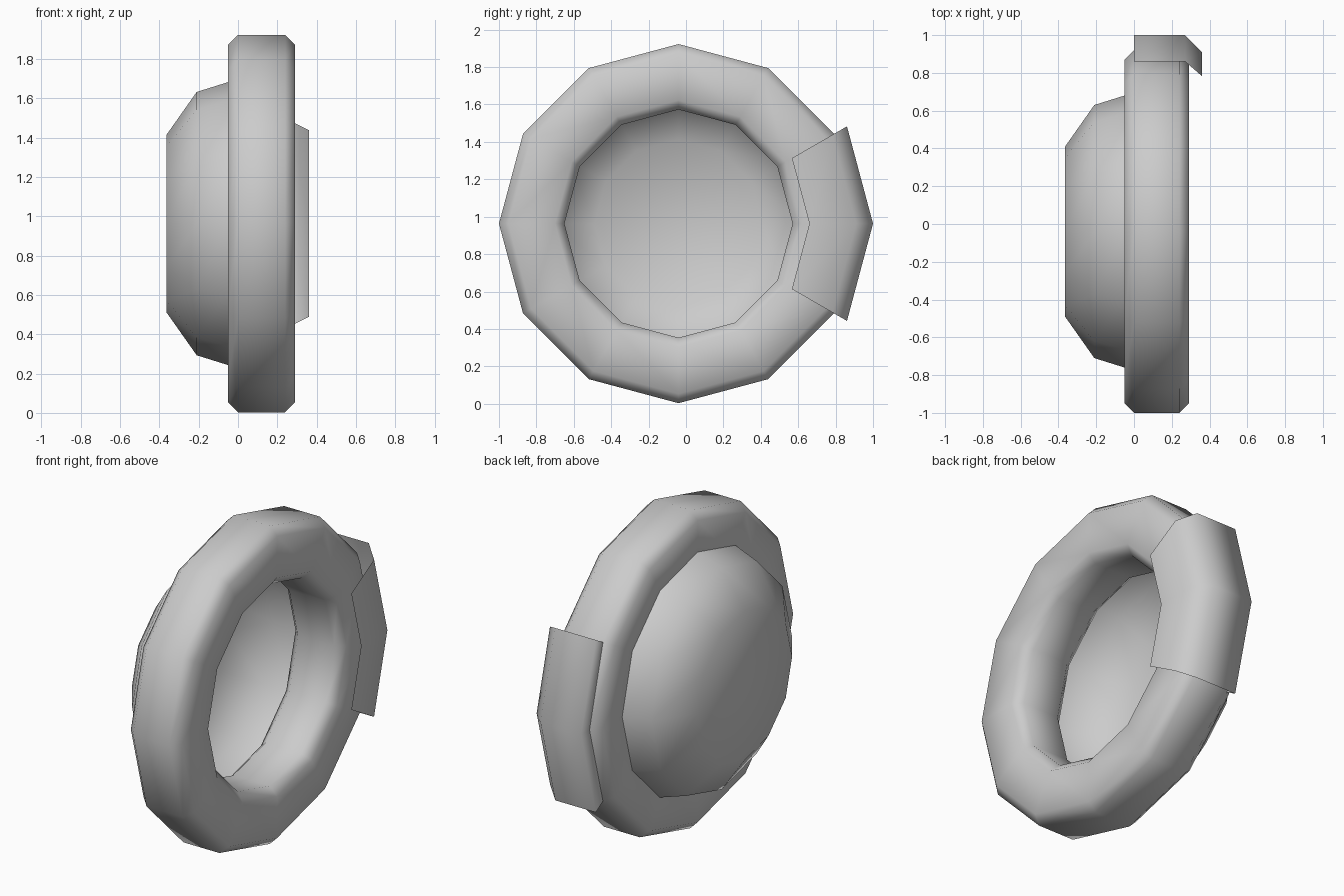
import bpy
import math

if "Cube" in bpy.data.objects:
    bpy.data.objects.remove(bpy.data.objects["Cube"])

SIDES = 12
CY, CZ = -0.04, 0.963   # the ring axis runs along x through this point


def lathe(name, profile, first=0, steps=SIDES, closed=False, cap=False):
    """Sweep an (x, radius) profile around the x axis in 30 degree steps."""
    full = steps == SIDES
    cols = steps if full else steps + 1
    verts, faces = [], []
    for x, r in profile:
        for j in range(cols):
            a = 2 * math.pi * (first + j) / SIDES
            verts.append((x, CY + r * math.cos(a), CZ + r * math.sin(a)))
    n = len(profile)
    for i in range(n if closed else n - 1):
        k = (i + 1) % n
        for j in range(steps):
            m = (j + 1) % cols
            faces.append((i * cols + j, k * cols + j, k * cols + m, i * cols + m))
    if cap:
        faces.append([(n - 1) * cols + j for j in reversed(range(cols))])
    mesh = bpy.data.meshes.new(name)
    mesh.from_pydata(verts, [], faces)
    for p in mesh.polygons:
        p.use_smooth = True
    obj = bpy.data.objects.new(name, mesh)
    bpy.context.collection.objects.link(obj)
    return obj


# Chamfered ring
lathe("ring", [(0.29, 0.66), (0.29, 0.91), (0.24, 0.96), (0.0, 0.96),
               (-0.05, 0.91), (-0.05, 0.66), (0.0, 0.61), (0.24, 0.61)], closed=True)

# Thin bowl behind the ring
lathe("bowl", [(-0.03, 0.725), (-0.05, 0.72), (-0.21, 0.67), (-0.365, 0.45)], cap=True)

# Open-ended clip wrapped over one side of the ring
lathe("clip", [(0.36, 0.70), (0.36, 0.95), (0.27, 1.04), (0.0, 1.04), (0.0, 0.95)],
      first=-1, steps=2)
